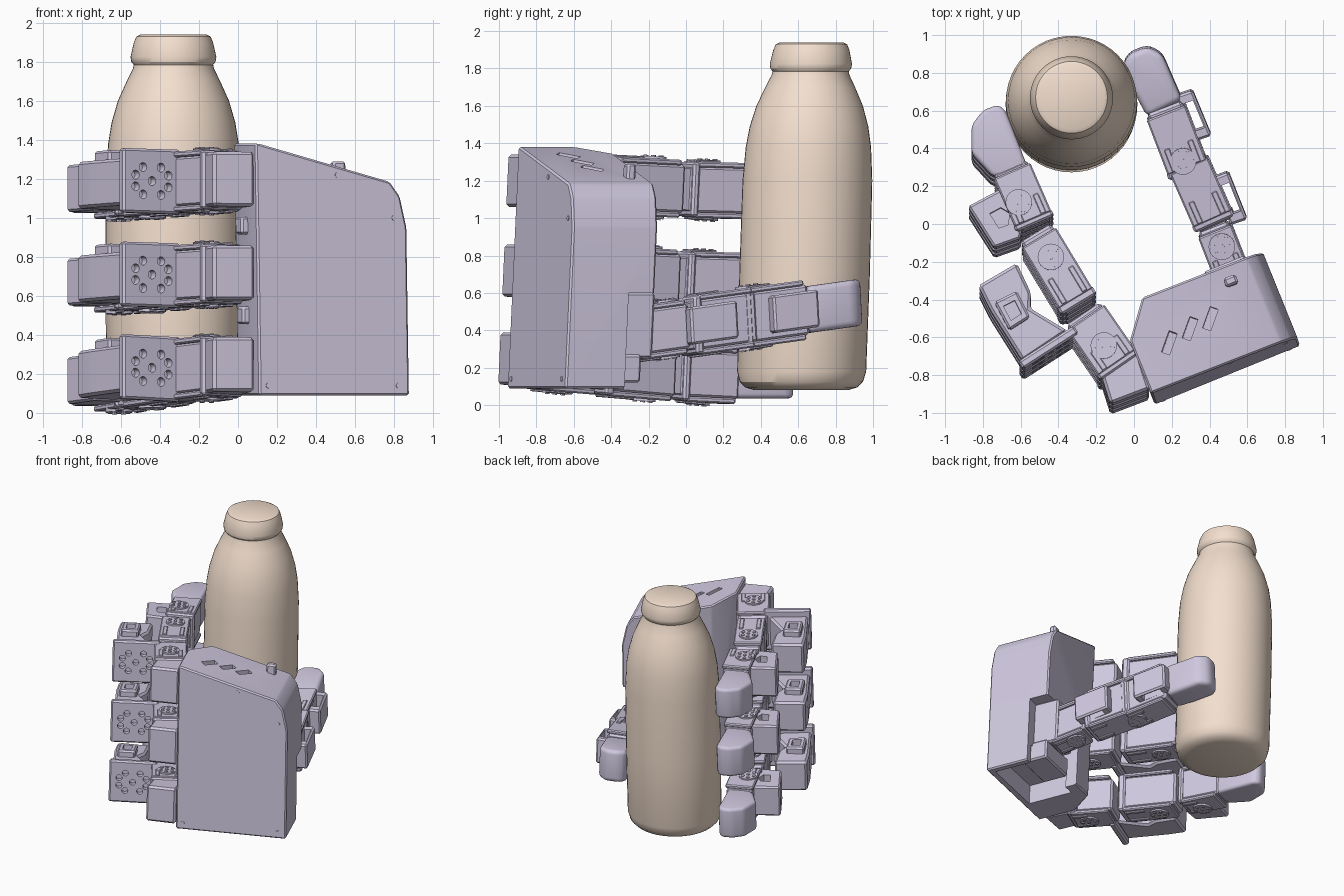
import bpy, bmesh, math
from mathutils import Vector

if "Cube" in bpy.data.objects:
    bpy.data.objects.remove(bpy.data.objects["Cube"])


def material(name, rgb):
    m = bpy.data.materials.new(name)
    m.diffuse_color = (*rgb, 1)
    m.use_nodes = True
    m.node_tree.nodes["Principled BSDF"].inputs["Base Color"].default_value = m.diffuse_color
    return m


LILAC = material("lilac", (0.63, 0.58, 0.74))
TAN = material("tan", (0.90, 0.74, 0.62))
flat = lambda x, y, z: Vector((x, y, z))


def finish(name, bm, place=flat, mat=LILAC):
    bmesh.ops.recalc_face_normals(bm, faces=bm.faces)
    for v in bm.verts:
        v.co = place(*v.co)
    me = bpy.data.meshes.new(name)
    bm.to_mesh(me)
    bm.free()
    me.materials.append(mat)
    ob = bpy.data.objects.new(name, me)
    bpy.context.collection.objects.link(ob)
    return ob


def prism_bm(pts, z0, z1):
    bm = bmesh.new()
    f = bm.faces.new([bm.verts.new((x, y, z0)) for x, y in pts])
    r = bmesh.ops.extrude_face_region(bm, geom=[f])
    for v in r["geom"]:
        if isinstance(v, bmesh.types.BMVert):
            v.co.z = z1
    return bm


def prism(name, pts, z0, z1, place=flat, bevel=0.012, segs=1):
    """Plan outline raised from z0 to z1, with softened edges."""
    bm = prism_bm(pts, z0, z1)
    if bevel:
        bmesh.ops.bevel(bm, geom=bm.edges[:], offset=bevel, segments=segs,
                        profile=0.5, affect='EDGES', clamp_overlap=True)
    return finish(name, bm, place)


def outline(p0, p1, w):
    a, b = Vector(p0), Vector(p1)
    d = (b - a).normalized()
    n = Vector((-d.y, d.x)) * w / 2
    return [tuple(q) for q in (a - n, b - n, b + n, a + n)]


def bar(name, p0, p1, w, z0, z1, place=flat, bevel=0.012):
    return prism(name, outline(p0, p1, w), z0, z1, place, bevel)


def rods(name, pairs, r, place=flat, n=12):
    """Several cylinders between point pairs, in one object."""
    bm = bmesh.new()
    for a, b in pairs:
        a, b = Vector(a), Vector(b)
        d = b - a
        mat = d.to_track_quat('Z', 'Y').to_matrix().to_4x4()
        mat.translation = (a + b) / 2
        bmesh.ops.create_cone(bm, cap_ends=True, segments=n, radius1=r,
                              radius2=r, depth=d.length, matrix=mat)
    return finish(name, bm, place)


def cut(ob, cutter):
    m = ob.modifiers.new("cut", 'BOOLEAN')
    m.operation, m.object, m.solver = 'DIFFERENCE', cutter, 'EXACT'
    dg = bpy.context.evaluated_depsgraph_get()
    me = bpy.data.meshes.new_from_object(ob.evaluated_get(dg))
    ob.modifiers.clear()
    ob.data = me
    bpy.data.objects.remove(cutter)


def slotted(name, pts, z0, z1, place, s=0.5, depth=0.08):
    ob = prism(name, pts, z0, z1, place)
    c = sum((Vector(p) for p in pts), Vector((0, 0))) / len(pts)
    cut(ob, prism("slot", [tuple(c + (Vector(p) - c) * s) for p in pts],
                  z1 - depth, z1 + 0.1, place, 0))
    return ob


def joint(name, x, y, h, place):
    """Round horn with a ring of screws, above and below the link."""
    rods(name + "_horn", [((x, y, -h - 0.012), (x, y, h + 0.012))], 0.07, place, 24)
    ring = [(x + 0.047 * math.cos(k * math.pi / 3), y + 0.047 * math.sin(k * math.pi / 3))
            for k in range(6)] + [(x, y)]
    rods(name + "_screws", [((a, b, -h - 0.018), (a, b, h + 0.018)) for a, b in ring],
         0.013, place, 8)


def link(name, p0, p1, w, place, hz=0.13):
    """Motor core held in a bracket with top and bottom plates and ribs."""
    a, b = Vector(p0), Vector(p1)
    n = Vector((-(b - a).y, (b - a).x)).normalized() * w * 0.3
    bar(name + "_core", a, b, w * 0.9, -hz, hz, place, 0.015)
    bar(name + "_end_plate", a.lerp(b, 0.02), a.lerp(b, 0.14), w * 1.04, -hz - 0.02, hz + 0.02, place)
    for s in (-1, 1):
        z = sorted((s * (hz - 0.005), s * (hz + 0.025)))
        bar(name + "_plate", a.lerp(b, 0.1), a.lerp(b, 0.93), w, *z, place, 0.008)
        z = sorted((s * (hz + 0.02), s * (hz + 0.035)))
        for k in (-1, 1):
            bar(name + "_rib", a.lerp(b, 0.12) + n * k, a.lerp(b, 0.45) + n * k, 0.03, *z, place, 0.004)


# Bottle: turned profile, leaning slightly back
profile = [(0, .08), (.25, .08), (.30, .095), (.33, .125), (.345, .18), (.349, .7), (.347, 1.2),
           (.335, 1.38), (.317, 1.49), (.285, 1.60), (.24, 1.70), (.208, 1.765), (.204, 1.785),
           (.216, 1.80), (.22, 1.825), (.203, 1.90), (.19, 1.93), (.17, 1.94), (0, 1.94)]
bm = bmesh.new()
vs = [bm.verts.new((r, 0, z)) for r, z in profile]
es = [bm.edges.new(e) for e in zip(vs, vs[1:])]
bmesh.ops.spin(bm, geom=vs + es, cent=(0, 0, 0), axis=(0, 0, 1), angle=math.tau,
               steps=48, use_duplicate=False)
bmesh.ops.remove_doubles(bm, verts=bm.verts, dist=0.0005)
finish("bottle", bm, lambda x, y, z: Vector((x - .331, y + .643 + .03 * (z - 1), z)), TAN)


# Palm housing, in its own turned frame (u along the back, v toward the bottle)
def palm(u, v, z):
    return Vector((.11 + .927 * u - .375 * v - .015 * (z - .1),
                   -.955 + .375 * u + .927 * v + .045 * (z - .1), z))


bm = prism_bm([(0, 0), (.83, 0), (.83, .49), (.147, .49), (0, .30)], .09, 1.38)
for co, no in (((.04, 0, 1.375), (.19, 0, .70)), ((.74, 0, 1.185), (.075, 0, .055)),
               ((.795, 0, 1.11), (.16, 0, .035))):
    r = bmesh.ops.bisect_plane(bm, geom=bm.verts[:] + bm.edges[:] + bm.faces[:],
                               plane_co=co, plane_no=no, clear_outer=True)
    bmesh.ops.edgeloop_fill(bm, edges=[e for e in r["geom_cut"] if isinstance(e, bmesh.types.BMEdge)])
bmesh.ops.bevel(bm, geom=bm.edges[:], offset=.01, segments=1, affect='EDGES')
body = finish("palm_housing", bm, palm)
# notch for the thumb, hollow underside, recesses in the top
cut(body, prism("notch", [(.34, .34), (.9, .34), (.9, .6), (.34, .6)], 0, .6, palm, 0))
cut(body, prism("hollow", [(.25, .05), (.78, .05), (.78, .4), (.25, .4)], 0, .24, palm, 0))
for u, v in ((.2, .21), (.33, .24), (.45, .25)):
    cut(body, bar("recess", (u - .05, v - .04), (u + .03, v + .05), .045, 1.2, 1.5, palm, 0))
rods("palm_screws", [((u, -.004, z), (u, .03, z)) for u, z in
                     ((.05, .14), (.77, .14), (.76, 1.0), (.45, 1.22))], .014, palm)
bar("palm_peg", (.58, .40), (.65, .40), .05, 1.1, 1.29, palm)
prism("thumb_mount", [(.42, .26), (.76, .26), (.76, .46), (.42, .46)], .12, .27, palm)
prism("thumb_base_motor", [(.5, .31), (.74, .31), (.74, .53), (.5, .53)], .25, .6, palm)
for z in (.5, .96):
    bar("finger_spacer", (-.035, .17), (.02, .17), .09, z - .045, z + .045, palm)

# Three matching fingers, stacked
for name, zb, zt in (("top", 1.2, 1.15), ("middle", .72, .67), ("bottom", .25, .165)):
    def place(x, y, z, zb=zb, zt=zt):
        w = zb + (zt - zb) * min(max((y + .9) / 1.0, 0), 1.1) + z
        return Vector((x, y + .045 * (w - 1.2), w))
    f = name + "_finger_"
    prism(f + "base", [(-.125, -.96), (.085, -.88), (.0, -.62), (-.2, -.72)], -.14, .14, place, .015)
    link(f + "base_link", (-.07, -.77), (-.27, -.48), .24, place)
    joint(f + "base_joint", -.16, -.65, .155, place)
    # outer motor with drilled face plate
    prism(f + "side_motor", [(-.825, -.33), (-.62, -.21), (-.545, -.37), (-.55, -.45), (-.35, -.57),
                             (-.59, -.73), (-.76, -.46)], -.125, .115, place, .015)
    plate = bar(f + "face_plate", (-.60, -.755), (-.305, -.565), .05, -.165, .165, place)
    c, t, n = Vector((-.455, -.66, 0)), Vector((.84, .54, 0)), Vector((.54, -.84, 0))
    holes = [(0, 0)] + [(s * a, k * b) for s in (-1, 1) for k in (-1, 1) for a, b in ((.1, .03), (.055, .07))]
    pts = [c + t * a + Vector((0, 0, b)) for a, b in holes]
    cut(plate, rods("drill", [(p - n * .1, p + n * .1) for p in pts], .023, place))
    slotted(f + "motor_tab", [(-.74, -.42), (-.62, -.36), (-.55, -.5), (-.66, -.57)], .10, .165, place)
    # middle and end links
    link(f + "middle_link", (-.285, -.44), (-.52, -.05), .21, place)
    joint(f + "middle_joint", -.44, -.18, .155, place)
    slotted(f + "end_motor", [(-.88, .09), (-.71, .18), (-.58, .10), (-.60, -.08), (-.74, -.13)],
            -.12, .12, place, .35)
    link(f + "end_link", (-.52, -.01), (-.655, .30), .21, place, .125)
    joint(f + "end_joint", -.61, .11, .15, place)
    prism(f + "tip", [(-.75, .25), (-.54, .24), (-.68, .60), (-.72, .63), (-.80, .6), (-.86, .52), (-.86, .37)],
          -.12, .12, place, .045, 4)


# Thumb, rising gently toward its tip
def thumb(x, y, z):
    w = .42 + .14 * y + z
    return Vector((x, y + .045 * (w - .45) - .1 * z, w))


link("thumb_base_link", (.53, -.29), (.42, -.01), .19, thumb, .12)
joint("thumb_base_joint", .465, -.11, .145, thumb)
link("thumb_middle_link", (.43, 0), (.28, .34), .22, thumb, .135)
slotted("thumb_middle_motor", [(.42, .25), (.50, .28), (.60, .03), (.51, .0)], -.10, .10, thumb, .6, .3)
link("thumb_end_link", (.295, .27), (.16, .62), .22, thumb, .135)
joint("thumb_end_joint", .26, .34, .16, thumb)
slotted("thumb_end_motor", [(.22, .68), (.31, .71), (.41, .47), (.32, .44)], -.10, .10, thumb, .6, .3)
prism("thumb_tip", [(.07, .57), (.255, .66), (.15, .90), (.07, .94), (-.03, .90), (-.06, .84), (.0, .70)],
      -.125, .125, thumb, .045, 4)

# Smooth curved faces, keep machined edges crisp
bpy.ops.object.select_all(action='SELECT')
bpy.context.view_layer.objects.active = bpy.data.objects["bottle"]
bpy.ops.object.shade_smooth_by_angle(angle=math.radians(30))
